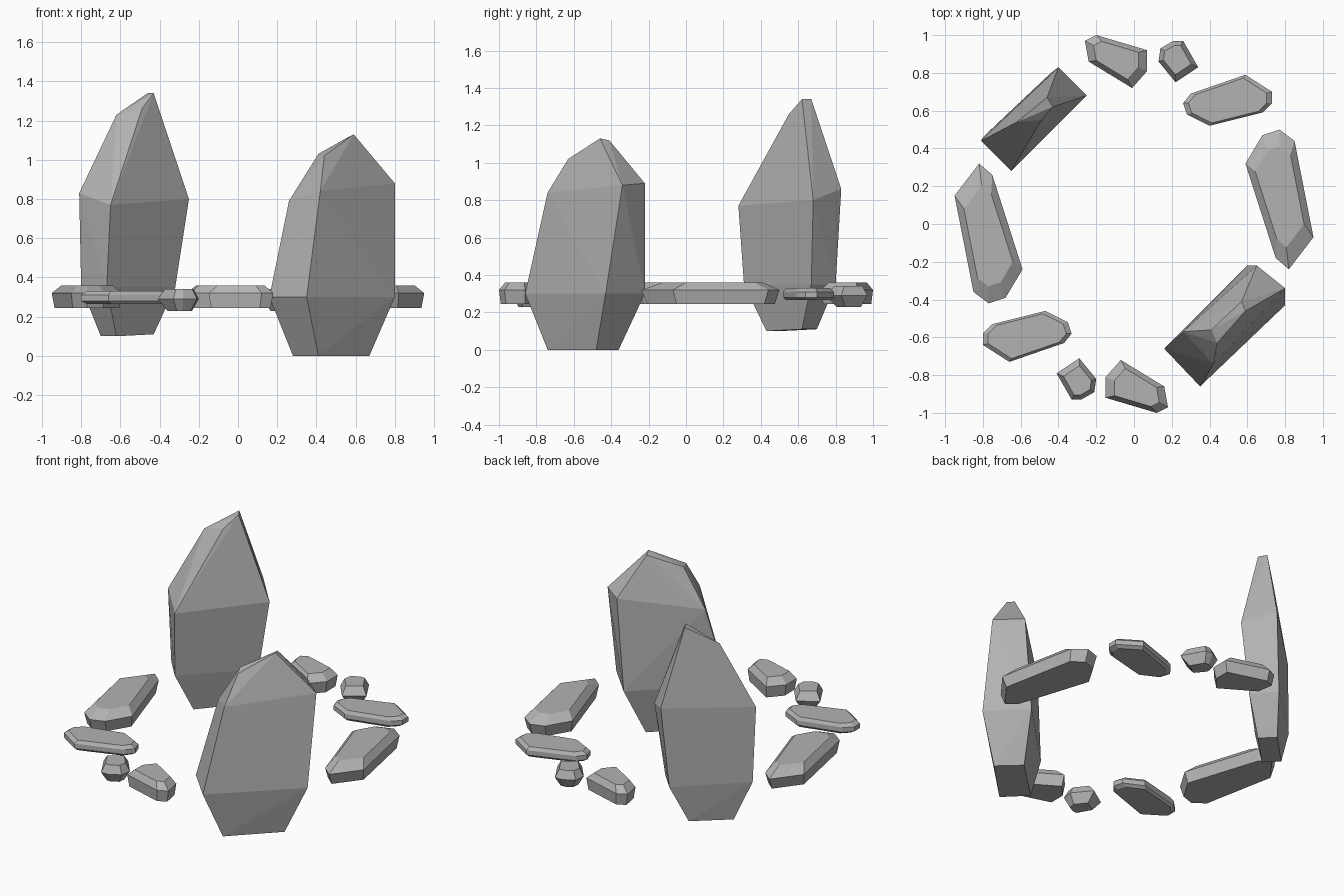
import bpy
import bmesh
from mathutils import Vector

UNIT = 0.01  # point lists are written in hundredths

cube = bpy.data.objects.get("Cube")
if cube:
    bpy.data.objects.remove(cube, do_unlink=True)

# One flat stone colour
stone_grey = bpy.data.materials.new("stone_grey")
stone_grey.use_nodes = True
grey = (0.45, 0.45, 0.45, 1)
stone_grey.diffuse_color = grey
shader = stone_grey.node_tree.nodes["Principled BSDF"]
shader.inputs["Base Color"].default_value = grey
shader.inputs["Roughness"].default_value = 0.9


def chiselled_stone(name, points):
    """Wrap the corner points in a flat-faced convex stone."""
    bm = bmesh.new()
    for point in points:
        bm.verts.new(Vector(point) * UNIT)
    hull = bmesh.ops.convex_hull(bm, input=bm.verts[:])
    loose = {v for v in hull["geom_interior"] + hull["geom_unused"]
             if isinstance(v, bmesh.types.BMVert)}
    bmesh.ops.delete(bm, geom=list(loose), context='VERTS')
    bmesh.ops.dissolve_limit(bm, angle_limit=0.04, verts=bm.verts[:], edges=bm.edges[:])
    bmesh.ops.recalc_face_normals(bm, faces=bm.faces[:])
    mesh = bpy.data.meshes.new(name)
    bm.to_mesh(mesh)
    bm.free()
    mesh.materials.append(stone_grey)
    stone = bpy.data.objects.new(name, mesh)
    bpy.context.collection.objects.link(stone)
    return stone


def ring(outline, scale, height):
    """Scale a ground outline about its middle and lift it."""
    middle = sum((Vector(p) for p in outline), Vector((0, 0))) / len(outline)
    return [(*(middle + (Vector(p) - middle) * scale), height) for p in outline]


def flat_stone_pair(name, outline, turn_offset, levels):
    """Lay one flat stone, and its half-turned twin across the circle."""
    dx, dy = turn_offset
    twin = [(dx - x, dy - y) for x, y in outline]
    for suffix, shape in (("back", outline), ("front", twin)):
        points = []
        for scale, height in levels:
            points += ring(shape, scale, height)
        chiselled_stone(name + "_" + suffix, points)


# Standing stone at the front: foot, waist, shoulder and crown
chiselled_stone("front_standing_stone", [
    (28, -61, 0), (41, -74, 0), (67, -48, 0), (54, -36, 0),
    (16, -66, 30), (35, -86, 30), (80, -43, 30), (60, -22, 30),
    (26, -57, 79), (42, -74, 84), (80, -34, 88), (65, -22, 89),
    (44, -63, 102), (41, -56, 103), (59, -46, 113), (57, -41, 112),
])

# Taller standing stone at the back
chiselled_stone("back_standing_stone", [
    (-70, 51, 10), (-62, 43, 10), (-43, 62, 11), (-51, 70, 11),
    (-80, 46, 35), (-67, 31, 35), (-32, 67, 35), (-44, 80, 35),
    (-81, 44, 83), (-65, 28, 77), (-25, 68, 80), (-40, 83, 86),
    (-62, 54, 123), (-49, 55, 126), (-46, 67, 134), (-43, 62, 134),
])

# Low stones closing the circle: bottom, widest rim and top as (scale, height)
thick = [(0.92, 24.5), (1, 32), (0.72, 36)]
thin = [(0.88, 26.5), (1, 28), (1, 31), (0.88, 33)]

flat_stone_pair(
    "long_side_stone",
    [(59, 32), (68, 47), (77, 50), (85, 44), (95, -7), (82, -24), (75, -18)],
    (0, 8), thick)
flat_stone_pair(
    "end_stone",
    [(-26, 97), (-20, 100), (7, 92), (7, 81), (-1, 72), (-24, 86)],
    (-8, 0), thick)
flat_stone_pair(
    "thin_slab",
    [(26, 64), (30, 69), (59, 79), (73, 70), (73, 64), (68, 59), (40, 52), (28, 58)],
    (-7, 6), thin)
flat_stone_pair(
    "small_pebble",
    [(13, 86), (14, 93), (21, 97), (26, 97), (34, 83), (22, 75)],
    (-7, 4), [(0.6, 23), (1, 29), (0.7, 34)])
